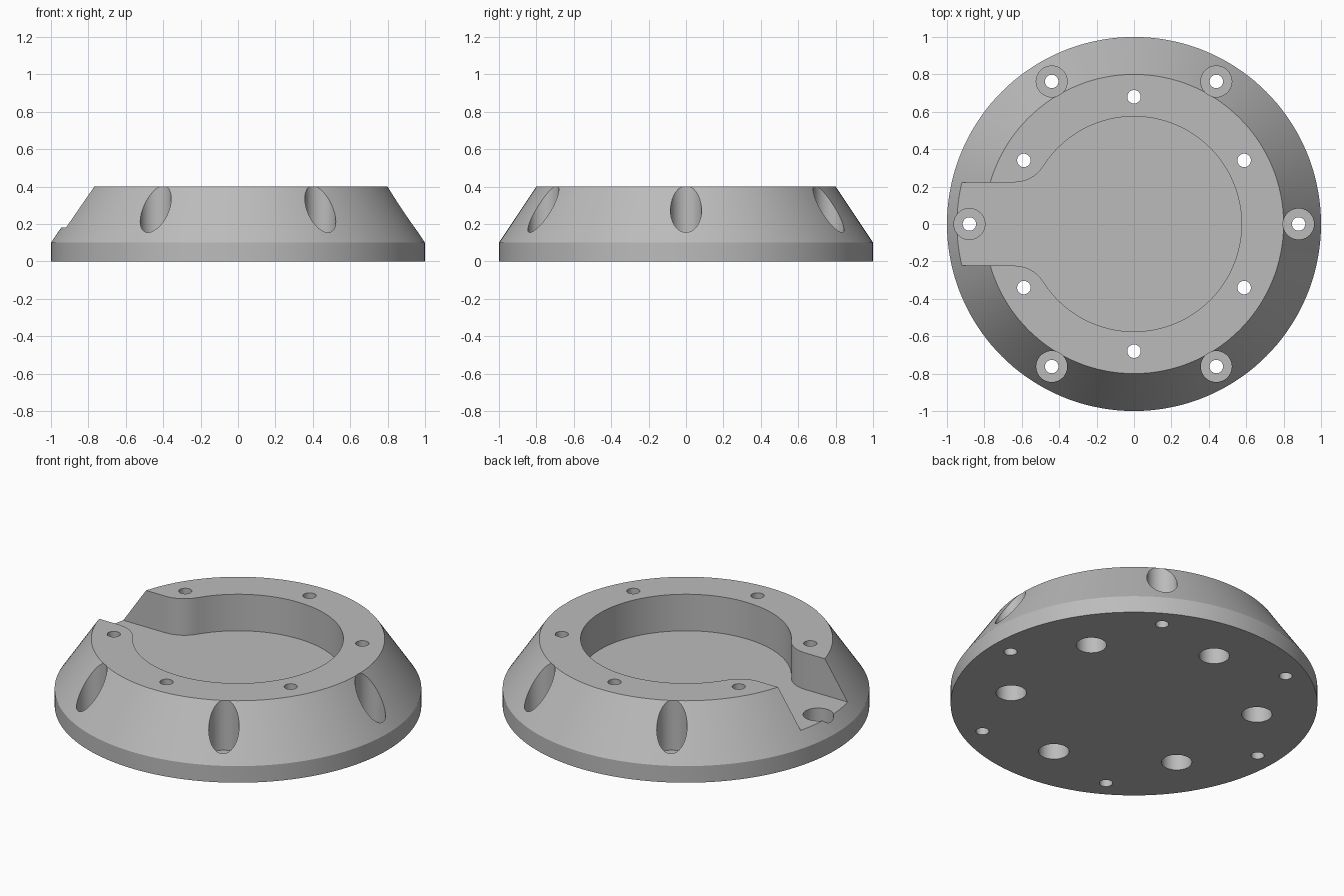
import bpy
import bmesh
from math import radians, pi, sin, cos, sqrt, atan2

cube = bpy.data.objects.get("Cube")
if cube:
    bpy.data.objects.remove(cube)

HEIGHT = 0.4
FLOOR = 0.18        # pocket floor
POCKET_R = 0.575
SLOT_HALF = 0.223
FILLET = 0.18


def revolve(bm, profile, segments, cx=0.0, cy=0.0):
    """Closed solid from (radius, z) points listed bottom to top."""
    rings = [[bm.verts.new((cx + r * cos(2 * pi * i / segments),
                            cy + r * sin(2 * pi * i / segments), z))
              for i in range(segments)] for r, z in profile]
    for low, high in zip(rings, rings[1:]):
        for i in range(segments):
            j = (i + 1) % segments
            bm.faces.new((low[i], low[j], high[j], high[i]))
    bm.faces.new(rings[0][::-1])
    bm.faces.new(rings[-1])


def finish(bm, name):
    bmesh.ops.recalc_face_normals(bm, faces=bm.faces)
    mesh = bpy.data.meshes.new(name)
    bm.to_mesh(mesh)
    bm.free()
    obj = bpy.data.objects.new(name, mesh)
    bpy.context.collection.objects.link(obj)
    return obj


def cut(target, cutter):
    mod = target.modifiers.new(cutter.name, 'BOOLEAN')
    mod.operation = 'DIFFERENCE'
    mod.solver = 'EXACT'
    mod.object = cutter
    bpy.context.view_layer.objects.active = target
    bpy.ops.object.modifier_apply(modifier=mod.name)
    bpy.data.objects.remove(cutter)


# Tapered round base
bm = bmesh.new()
revolve(bm, [(1, 0), (1, 0.1), (0.8, HEIGHT)], 144)
base = finish(bm, "flanged_base")

# Round pocket with a filleted slot leaving through the -x side
fy = SLOT_HALF + FILLET
fx = -sqrt((POCKET_R + FILLET) ** 2 - fy ** 2)
join = atan2(fy, fx)
upper = [(POCKET_R * cos(join * i / 40), POCKET_R * sin(join * i / 40))
         for i in range(41)]
start = join - pi
for i in range(1, 11):
    a = start + (-pi / 2 - start) * i / 10
    upper.append((fx + FILLET * cos(a), fy + FILLET * sin(a)))
upper.append((-1.2, SLOT_HALF))
outline = upper + [(x, -y) for x, y in reversed(upper[1:])]
bm = bmesh.new()
face = bm.faces.new([bm.verts.new((x, y, FLOOR)) for x, y in outline])
ext = bmesh.ops.extrude_face_region(bm, geom=[face])
bmesh.ops.translate(bm, vec=(0, 0, 0.4),
                    verts=[v for v in ext["geom"] if isinstance(v, bmesh.types.BMVert)])
cut(base, finish(bm, "pocket_cutter"))

# Outer holes are counterbored from above, inner holes from below
bm = bmesh.new()
SMALL, LARGE = 0.036, 0.083
for i in range(6):
    a = radians(60 * i)
    revolve(bm, [(SMALL, -0.1), (SMALL, 0.1), (LARGE, 0.1), (LARGE, 0.6)],
            40, 0.88 * cos(a), 0.88 * sin(a))
    a += radians(30)
    revolve(bm, [(LARGE, -0.1), (LARGE, 0.3), (SMALL, 0.3), (SMALL, 0.6)],
            40, 0.68 * cos(a), 0.68 * sin(a))
cut(base, finish(bm, "hole_cutter"))

# Single grey material
grey = bpy.data.materials.new("light_grey")
grey.use_nodes = True
colour = (0.5, 0.5, 0.5, 1)
grey.diffuse_color = colour
grey.node_tree.nodes["Principled BSDF"].inputs["Base Color"].default_value = colour
base.data.materials.clear()
base.data.materials.append(grey)

bpy.ops.object.select_all(action='DESELECT')
base.select_set(True)
bpy.context.view_layer.objects.active = base
bpy.ops.object.shade_smooth_by_angle(angle=radians(25))
